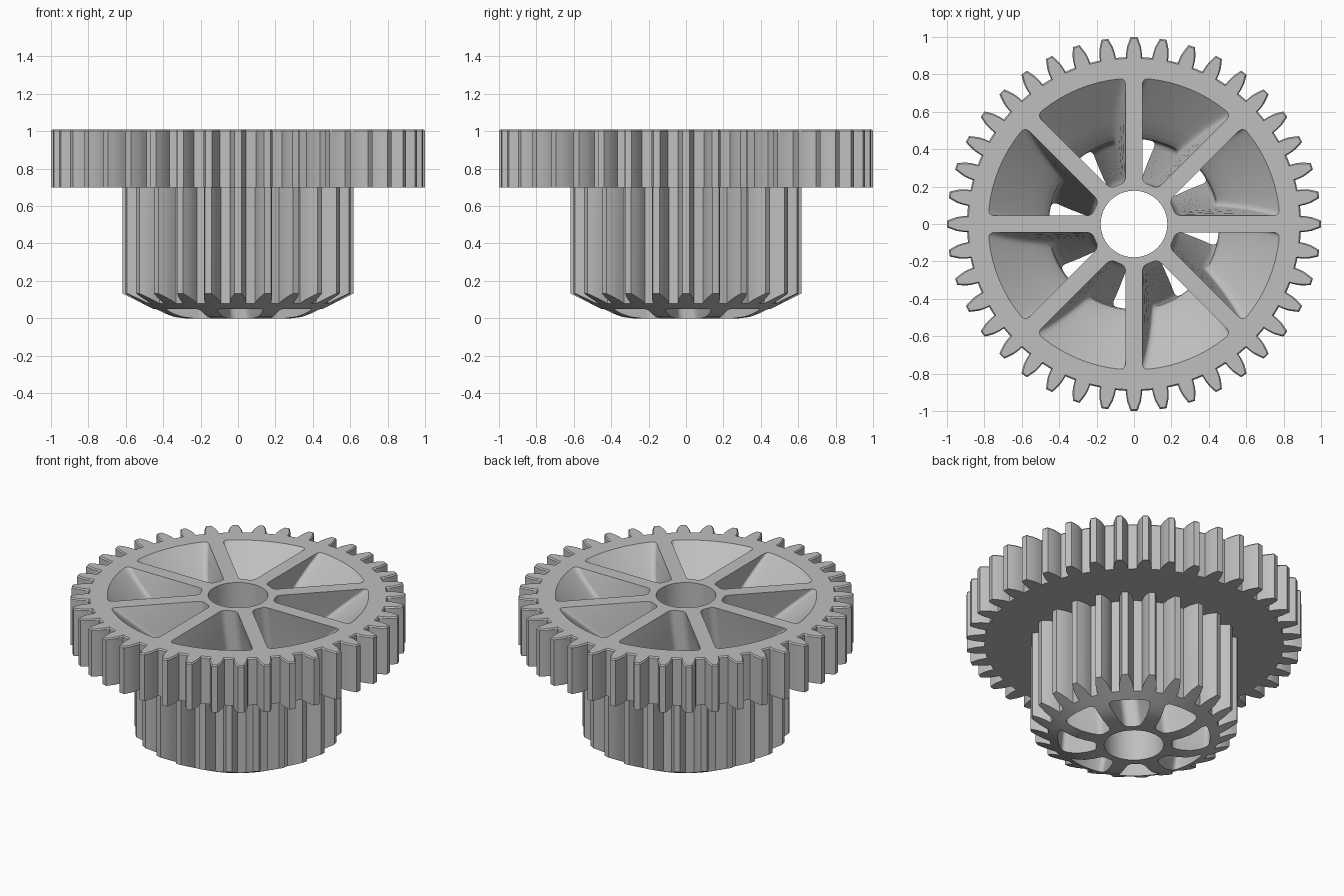
import bpy
import bmesh
from math import sin, cos, asin, pi, radians
from mathutils import Vector

cube = bpy.data.objects.get("Cube")
if cube:
    bpy.data.objects.remove(cube, do_unlink=True)

TOP = 1.01
TWIST = radians(25)
SPOKE_HALF = 0.045
HUB = 0.225

grey = bpy.data.materials.new("plain_grey")
grey.use_nodes = True
colour = (0.52, 0.52, 0.52, 1)
grey.diffuse_color = colour
grey.node_tree.nodes["Principled BSDF"].inputs["Base Color"].default_value = colour


def loft(name, rings):
    """Closed solid through rings given as (outline, z), bottom to top."""
    bm = bmesh.new()
    loops = [[bm.verts.new((x, y, z)) for x, y in pts] for pts, z in rings]
    n = len(loops[0])
    for low, high in zip(loops, loops[1:]):
        for i in range(n):
            j = (i + 1) % n
            bm.faces.new((low[i], low[j], high[j], high[i]))
    bm.faces.new(loops[0][::-1])
    bm.faces.new(loops[-1])
    bmesh.ops.recalc_face_normals(bm, faces=bm.faces)
    mesh = bpy.data.meshes.new(name)
    bm.to_mesh(mesh)
    bm.free()
    mesh.materials.append(grey)
    obj = bpy.data.objects.new(name, mesh)
    bpy.context.collection.objects.link(obj)
    return obj


def boolean(target, tool, operation):
    mod = target.modifiers.new(operation, "BOOLEAN")
    mod.object = tool
    mod.operation = operation
    mod.solver = "EXACT"
    bpy.context.view_layer.objects.active = target
    bpy.ops.object.modifier_apply(modifier=mod.name)
    bpy.data.objects.remove(tool, do_unlink=True)


def circle(r, n=96):
    return [(r * cos(2 * pi * i / n), r * sin(2 * pi * i / n)) for i in range(n)]


def gear_outline(teeth, tip, inset=0.0):
    """Curved tooth flanks: drop below the tip and half width."""
    flank = [(0.107, 0.043), (0.075, 0.041), (0.048, 0.036), (0.02, 0.026), (0, 0.018)]
    side = [(tip - drop - inset, w - inset * 0.7) for drop, w in flank]
    tooth = [(r, -w) for r, w in side] + [(r, w) for r, w in reversed(side)]
    pts = []
    for k in range(teeth):
        a = 2 * pi * k / teeth
        pts += [(r * cos(a + w / r), r * sin(a + w / r)) for r, w in tooth]
    return pts


def pocket_outline(r_out, turn, k=0.035):
    """Rounded sector between two straight spokes."""
    def half(r):
        return pi / 8 - asin(SPOKE_HALF / r)

    def polar(r, a):
        return Vector((r * cos(a), r * sin(a)))

    def corner(p, c, q, n=5):
        return [p * (1 - t) ** 2 + c * 2 * t * (1 - t) + q * t * t
                for t in (i / n for i in range(n + 1))]

    a_in, a_out = half(HUB), half(r_out)
    upper = [polar(r_out, (a_out - k / r_out) * i / 4) for i in range(4)]
    upper += corner(polar(r_out, a_out - k / r_out), polar(r_out, a_out),
                    polar(r_out - k, half(r_out - k)))
    k_in = min(k, HUB * a_in * 0.85)
    upper += corner(polar(HUB + k, half(HUB + k)), polar(HUB, a_in),
                    polar(HUB, a_in - k_in / HUB))
    lower = [Vector((p.x, -p.y)) for p in reversed(upper[1:])]
    return [(p.x * cos(turn) - p.y * sin(turn), p.x * sin(turn) + p.y * cos(turn))
            for p in upper + lower]


def pocket_radius(z):
    """Sloping dish near the top, easing into a straight shaft."""
    profile = [(0.70, 0.455), (0.74, 0.464), (0.77, 0.49), (TOP, 0.78), (1.1, 0.86)]
    if z <= profile[0][0]:
        return profile[0][1]
    for (z0, r0), (z1, r1) in zip(profile, profile[1:]):
        if z <= z1:
            return r0 + (r1 - r0) * (z - z0) / (z1 - z0)


# Small gear, trimmed at the foot by a rounded cone
small = loft("small_gear", [(gear_outline(24, 0.619), -0.05),
                            (gear_outline(24, 0.619), 0.73)])
foot = [(0.29, 0), (0.35, 0.007), (0.40, 0.024), (0.45, 0.048),
        (0.66, 0.153), (0.66, 0.8)]
boolean(small, loft("foot_shape", [(circle(r), z) for r, z in foot]), "INTERSECT")

# Large gear with a fine chamfer on its top edge
gear = loft("double_gear", [(gear_outline(40, 1.0), 0.70),
                            (gear_outline(40, 1.0), TOP - 0.008),
                            (gear_outline(40, 1.0, 0.007), TOP)])
boolean(gear, small, "UNION")

# Centre bore
boolean(gear, loft("bore", [(circle(0.178), -0.1), (circle(0.178), 1.1)]), "DIFFERENCE")

# Twisted through pockets that leave eight spokes
heights = [-0.05 + 0.075 * i for i in range(10)]
heights += [0.70, 0.72, 0.74, 0.755, 0.77, 0.83, 0.89, 0.95, TOP, 1.05]
for s in range(8):
    base = pi / 8 + s * pi / 4
    rings = [(pocket_outline(pocket_radius(z), base + TWIST * (1 - z / TOP)), z)
             for z in heights]
    boolean(gear, loft("pocket", rings), "DIFFERENCE")

bpy.ops.object.select_all(action="DESELECT")
gear.select_set(True)
bpy.context.view_layer.objects.active = gear
bpy.ops.object.shade_smooth_by_angle(angle=radians(25))
